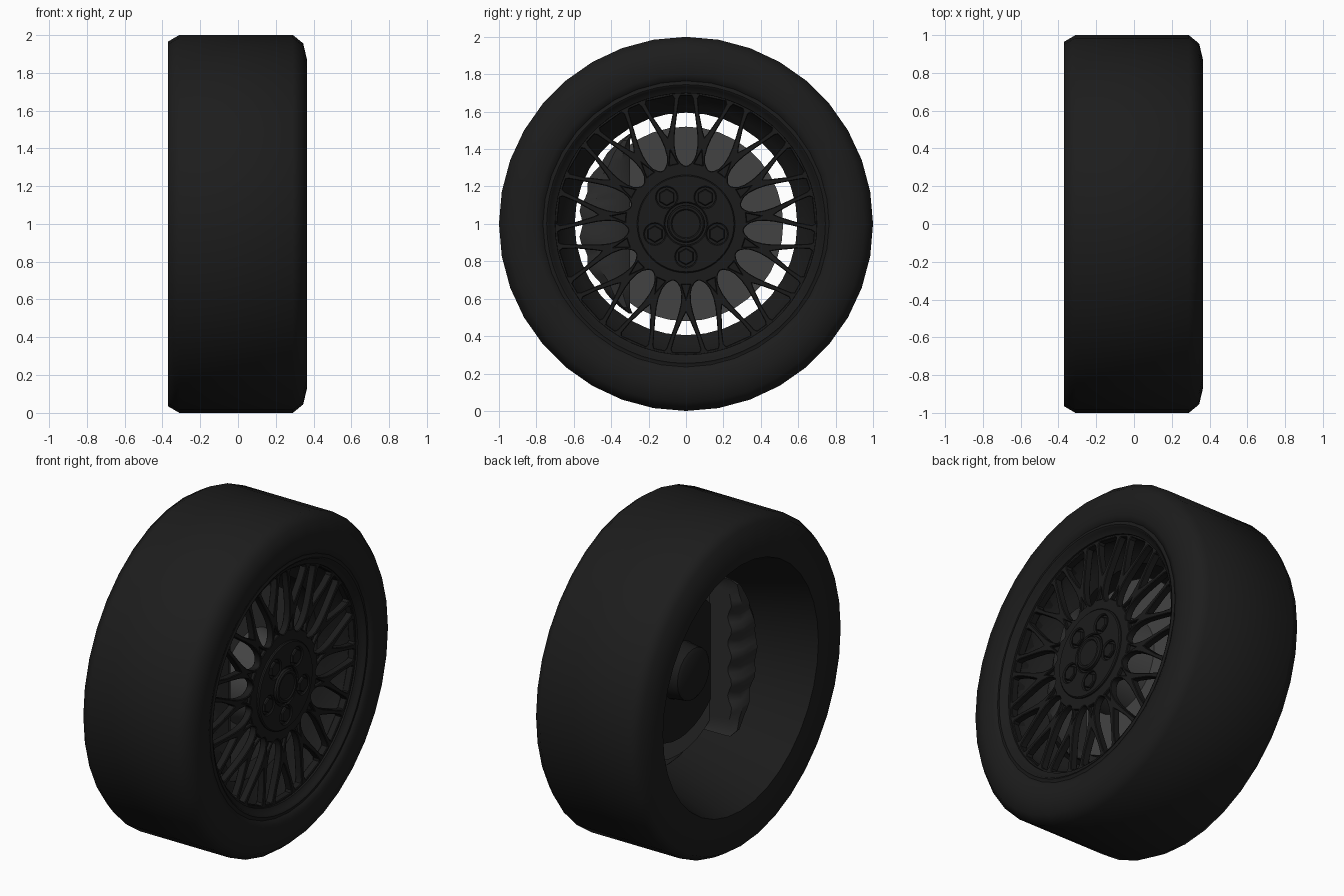
import bpy, bmesh
from math import sin, cos, pi, sqrt, radians
from mathutils import Matrix, Vector

if "Cube" in bpy.data.objects:
    bpy.data.objects.remove(bpy.data.objects["Cube"])

C = Vector((0, 0, 1))          # wheel centre, axle runs along x


def material(name, v):
    m = bpy.data.materials.new(name)
    m.diffuse_color = (v, v, v, 1)
    m.use_nodes = True
    m.node_tree.nodes["Principled BSDF"].inputs["Base Color"].default_value = m.diffuse_color
    return m


RUBBER = material("rubber", 0.012)
DARK = material("dark_metal", 0.011)
CAST = material("cast_metal", 0.025)
STEEL = material("brake_steel", 0.055)


def finish(name, mesh, mat, angle=40):
    ob = bpy.data.objects.new(name, mesh)
    bpy.context.collection.objects.link(ob)
    mesh.materials.clear()
    mesh.materials.append(mat)
    bpy.ops.object.select_all(action='DESELECT')
    ob.select_set(True)
    bpy.context.view_layer.objects.active = ob
    bpy.ops.object.shade_smooth_by_angle(angle=radians(angle))
    return ob


def from_bmesh(name, bm, mat, angle=40):
    bmesh.ops.recalc_face_normals(bm, faces=bm.faces)
    me = bpy.data.meshes.new(name)
    bm.to_mesh(me)
    bm.free()
    return finish(name, me, mat, angle)


def lathe(name, profile, n, mat, angle=40):
    """Revolve (x, radius) points around the axle."""
    bm = bmesh.new()
    vs = [bm.verts.new((x, 0, 1 + r)) for x, r in profile]
    es = [bm.edges.new(p) for p in zip(vs, vs[1:])]
    bmesh.ops.spin(bm, geom=vs + es, cent=C, axis=(1, 0, 0),
                   angle=2 * pi, steps=n, use_duplicate=False)
    bmesh.ops.remove_doubles(bm, verts=bm.verts, dist=1e-4)
    return from_bmesh(name, bm, mat, angle)


def circle(r, n, cu=0, cv=0):
    return [(cu + r * sin(2 * pi * i / n), cv + r * cos(2 * pi * i / n)) for i in range(n)]


def radial(half, deg):
    """Mirror (radius, half width) points and turn them to an angle from the top."""
    pts = [(w, r) for r, w in half] + [(-w, r) for r, w in reversed(half) if w > 0]
    a = radians(deg)
    return [(u * cos(a) + v * sin(a), v * cos(a) - u * sin(a)) for u, v in pts]


def plate(name, loops, x0, x1, mat, bevel=0.0):
    """Flat plate with holes, facing along x."""
    cu = bpy.data.curves.new(name + "_outline", 'CURVE')
    cu.dimensions = '2D'
    cu.fill_mode = 'BOTH'
    cu.extrude = (x1 - x0) / 2 - bevel
    cu.bevel_depth = bevel
    cu.bevel_resolution = 0
    cu.offset = -bevel
    for pts in loops:
        s = cu.splines.new('POLY')
        s.points.add(len(pts) - 1)
        for p, (u, v) in zip(s.points, pts):
            p.co = (u, v, 0, 1)
        s.use_cyclic_u = True
    tmp = bpy.data.objects.new(name + "_tmp", cu)
    bpy.context.collection.objects.link(tmp)
    dg = bpy.context.evaluated_depsgraph_get()
    me = bpy.data.meshes.new_from_object(tmp.evaluated_get(dg))
    bpy.data.objects.remove(tmp)
    me.transform(Matrix(((0, 0, 1, (x0 + x1) / 2), (1, 0, 0, 0), (0, 1, 0, 1), (0, 0, 0, 1))))
    bm = bmesh.new()
    bm.from_mesh(me)
    bmesh.ops.remove_doubles(bm, verts=bm.verts, dist=1e-4)
    return from_bmesh(name, bm, mat, 30)


# Tyre
lathe("tyre", [(.325, .755), (.345, .765), (.36, .80), (.365, .87), (.345, .955), (.29, 1),
               (-.31, 1), (-.37, .965), (-.37, .75)], 36, RUBBER, 75)

# Rim barrel (tapered) and front lip
lathe("rim_barrel", [(-.37, .75), (.12, .595), (.16, .63), (.22, .69), (.29, .70)], 36, DARK)
lathe("rim_lip", [(.22, .69), (.32, .70), (.335, .73), (.345, .735), (.35, .745),
                  (.345, .755), (.345, .77)], 60, DARK)

# Mesh-style spokes: leaf holes between spokes, forked gaps towards the rim
leaf = [(.31, 0), (.313, .012), (.322, .024), (.34, .040), (.37, .053), (.42, .061),
        (.47, .061), (.53, .055), (.60, .046), (.67, .036), (.685, .028)]
fork = [(.475, 0), (.50, .014), (.60, .057), (.67, .077), (.685, .071)]
tri = [(.325, .023), (.40, 0)]
loops = [circle(.71, 60)]
for k in range(15):
    loops += [radial(leaf, 24 * k), radial(fork, 24 * k + 12), radial(tri, 24 * k + 12)]
plate("spokes", loops, .265, .31, DARK, .004)
plate("spoke_pocket_floors", [radial([(.315, .028), (.41, 0)], 24 * k + 12) for k in range(15)],
      .267, .29, DARK)

# Hub plate with lug holes, hex nuts and centre cap
lugs = [(.175 * sin(radians(36 + 72 * k)), .175 * cos(radians(36 + 72 * k))) for k in range(5)]
plate("hub_plate", [circle(.262, 48), circle(.112, 32)] + [circle(.055, 20, u, v) for u, v in lugs],
      .295, .325, DARK, .006)
plate("lug_nuts", [circle(.046, 6, u, v) for u, v in lugs], .29, .328, DARK, .005)
lathe("centre_cap", [(.29, .10), (.328, .10), (.336, .092), (.336, .08), (.330, .074), (.330, 0)],
      32, DARK)

# Brake disc with hat, dark backing shield, and axle hub behind it
lathe("brake_disc", [(.05, .40), (.05, .52), (.09, .52), (.09, .28), (.265, .25), (.265, 0)],
      36, STEEL)
lathe("brake_shield", [(.05, .42), (.045, .42), (.045, 0)], 36, DARK)
lathe("axle_hub", [(.05, .17), (.03, .165), (-.05, .155), (-.065, .135), (-.065, 0)], 20, DARK)

# Brake caliper: wavy body straddling the front edge of the disc
bm = bmesh.new()
rings = []
N = 28
for i in range(N + 1):
    z = -.48 + .96 * i / N
    w = .014 * cos(z * 6 * pi / .48) if abs(z) < .36 else 0
    end = .03 if i in (0, N) else 0
    outer = -sqrt(.575 ** 2 - z * z) + .012 + w * .8
    inner = min(-.30, outer + .27)
    inner = max(inner, outer + .02)
    c = min(.06, (inner - outer) * .3)
    xb, xf = -.125 - w + end, .19 - end
    sec = [(xb, inner - c), (xb, outer + c), (xb + .05, outer), (xf - .04, outer),
           (xf, outer + c), (xf, inner - c), (xf - .03, inner), (xb + .04, inner)]
    rings.append([bm.verts.new((x, y, 1 + z)) for x, y in sec])
for a, b in zip(rings, rings[1:]):
    for j in range(8):
        k = (j + 1) % 8
        bm.faces.new((a[j], a[k], b[k], b[j]))
bm.faces.new(rings[0])
bm.faces.new(rings[-1])
from_bmesh("brake_caliper", bm, CAST, 35)
